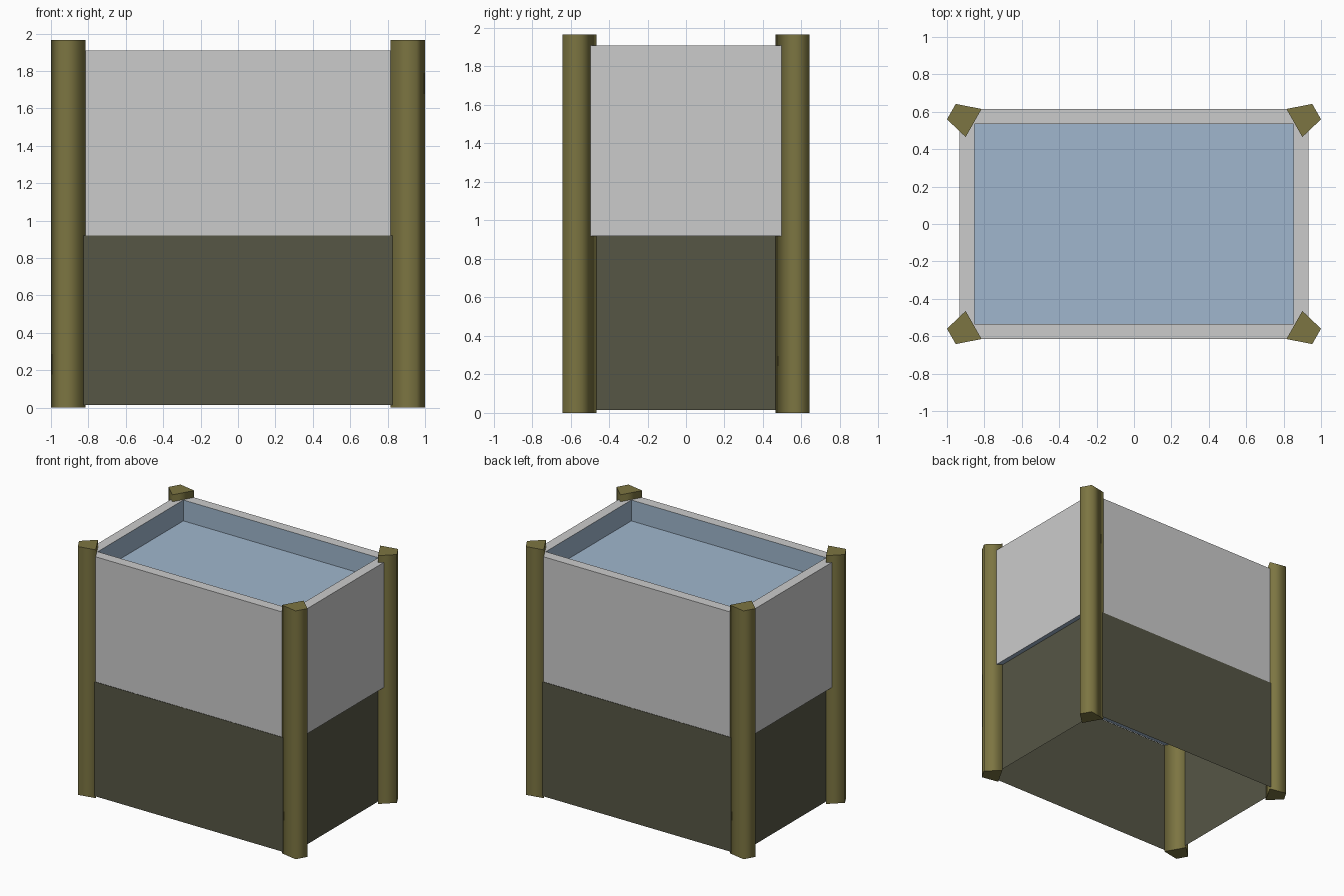
import bpy, bmesh

if "Cube" in bpy.data.objects:
    bpy.data.objects.remove(bpy.data.objects["Cube"])


def material(name, color):
    m = bpy.data.materials.new(name)
    m.diffuse_color = (*color, 1.0)
    m.use_nodes = True
    m.node_tree.nodes["Principled BSDF"].inputs["Base Color"].default_value = m.diffuse_color
    return m


GREY = material("light grey", (0.60, 0.60, 0.60))
BLUE = material("water blue", (0.35, 0.47, 0.61))
DARK = material("dark olive", (0.093, 0.093, 0.060))
OLIVE = material("olive brown", (0.202, 0.178, 0.054))


def finish(name, bm, mats):
    me = bpy.data.meshes.new(name)
    bm.to_mesh(me)
    bm.free()
    for m in mats:
        me.materials.append(m)
    ob = bpy.data.objects.new(name, me)
    bpy.context.collection.objects.link(ob)
    return ob


def ring(bm, hx, hy, z):
    return [bm.verts.new((sx * hx, sy * hy, z))
            for sx, sy in ((-1, -1), (1, -1), (1, 1), (-1, 1))]


def bridge(bm, a, b, mat=0):
    for i in range(len(a)):
        j = (i + 1) % len(a)
        bm.faces.new((a[i], a[j], b[j], b[i])).material_index = mat


# Lower skirt: four thin walls, open underneath
bm = bmesh.new()
bridge(bm, ring(bm, 0.895, 0.617, 0.015), ring(bm, 0.895, 0.617, 0.92))
finish("lower_walls", bm, [DARK])

# Upper tank: grey sides and rim, blue basin and underside
bm = bmesh.new()
bottom = ring(bm, 0.932, 0.615, 0.92)
outer = ring(bm, 0.932, 0.615, 1.91)
inner = ring(bm, 0.853, 0.535, 1.91)
water = ring(bm, 0.853, 0.535, 1.745)
bridge(bm, bottom, outer)
bridge(bm, outer, inner)
bridge(bm, inner, water, 1)
bm.faces.new(water).material_index = 1
bm.faces.new(bottom[::-1]).material_index = 1
finish("upper_tank", bm, [GREY, BLUE])

# Corner posts: four-sided section mirrored to each corner, soft sides, flat caps
section = [(0.815, 0.615), (0.90, 0.465), (1.0, 0.56), (0.953, 0.642)]
for side, sx in (("left", -1), ("right", 1)):
    for end, sy in (("front", -1), ("back", 1)):
        bm = bmesh.new()
        pts = [(x * sx, y * sy) for x, y in section]
        if sx * sy < 0:
            pts.reverse()
        low = [bm.verts.new((x, y, 0.0)) for x, y in pts]
        top = [bm.verts.new((x, y, 1.965)) for x, y in pts]
        bridge(bm, low, top)
        for f in bm.faces:
            f.smooth = True
        bm.faces.new(top)
        bm.faces.new(low[::-1])
        finish(f"{end}_{side}_post", bm, [OLIVE])
